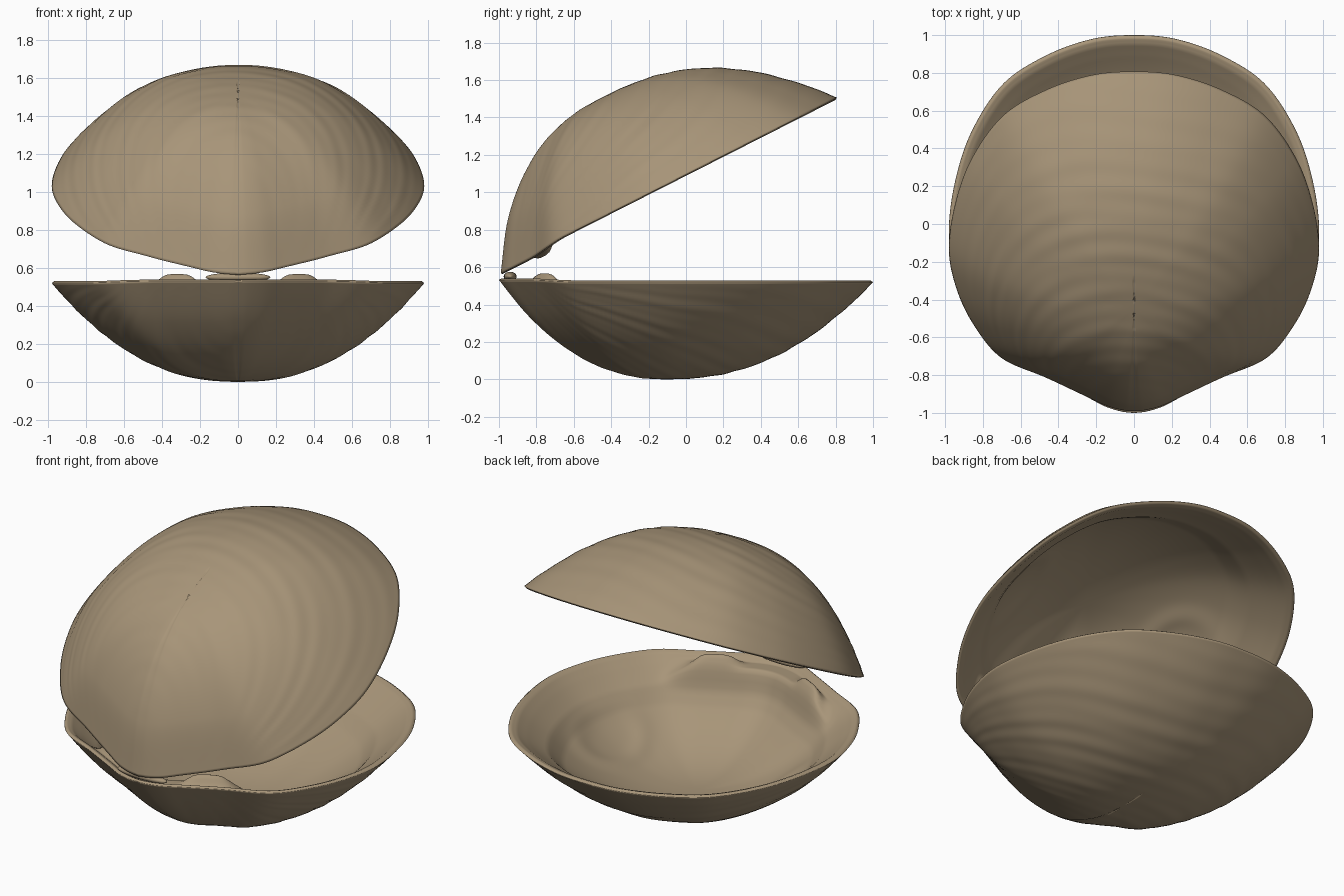
import bpy, bmesh, math
from mathutils import Matrix, Vector

if "Cube" in bpy.data.objects:
    bpy.data.objects.remove(bpy.data.objects["Cube"])

SEG, OUT, INN = 224, 110, 64
RIM_Z, CY = 0.52, -0.1           # rim height, y of the deepest point

tan = bpy.data.materials.new("shell_tan")
tan.diffuse_color = (0.39, 0.30, 0.19, 1)
tan.use_nodes = True
tan.node_tree.nodes["Principled BSDF"].inputs["Base Color"].default_value = tan.diffuse_color

# Right half of the rim outline, hinge (front) to lip (back)
HALF = [(0, -1), (.13, -.975), (.26, -.91), (.47, -.80), (.70, -.68),
        (.85, -.48), (.94, -.27), (.98, -.04), (.945, .235), (.855, .5),
        (.69, .745), (.46, .895), (.22, .98), (0, 1)]
# Wall thickness against relative radius
THICK = [(0, .06), (.71, .058), (.79, .088), (.9, .066), (.955, .05),
         (.985, .028), (1, 0)]


def lerp_table(table, s):
    for (a, va), (b, vb) in zip(table, table[1:]):
        if s <= b:
            return va + (vb - va) * (s - a) / (b - a)
    return table[-1][1]


def step(v, a, b):
    t = max(0, min(1, (v - a) / (b - a)))
    return t * t * (3 - 2 * t)


def outline():
    """Closed smooth rim, evenly spaced by arc length, symmetric in x."""
    pts = [Vector(p) for p in HALF]
    mir = lambda p: Vector((-p.x, p.y))
    ext = [mir(pts[1])] + pts + [mir(pts[-2])]
    fine = []
    for a, b, c, d in zip(ext, ext[1:], ext[2:], ext[3:]):
        for k in range(30):
            t = k / 30
            fine.append(.5 * (2 * b + (c - a) * t + (2 * a - 5 * b + 4 * c - d) * t * t
                              + (3 * b - a - 3 * c + d) * t ** 3))
    fine.append(pts[-1])
    dist = [0]
    for a, b in zip(fine, fine[1:]):
        dist.append(dist[-1] + (b - a).length)
    n, j, half = SEG // 2, 0, []
    for i in range(n + 1):
        want = dist[-1] * i / n
        while j < len(fine) - 2 and dist[j + 1] < want:
            j += 1
        f = (want - dist[j]) / (dist[j + 1] - dist[j])
        half.append(fine[j].lerp(fine[j + 1], f))
    return half + [mir(p) for p in half[-2:0:-1]]


def ripple(x, y, s):
    """Growth rings: circles that all touch at the beak, plus a mid crease."""
    q = y + 1.02
    t = (x * x + q * q) / (2 * q)
    fade = min(1, q / .5) * min(1, (1 - s) / .05) * min(1, s / .15)
    wave = math.sin(62 * t + 2 * math.sin(9 * t) + .6 * math.sin(5 * x))
    wave += .7 * math.sin(117 * t + 3 * math.sin(4 * x + 1))
    crease = .004 if abs(x) < .004 and y < .08 and s > .03 else 0
    return fade * .0015 * (.3 + .8 * t) * wave + crease


def inner_z(x, y, s, base):
    """Cavity with a rim band, hinge plate, teeth and two muscle scars."""
    z = base + lerp_table(THICK, s)
    ax = abs(x)
    # flat hinge plate behind the beak
    plate = step(-y, .5, .62) * step(-ax, -.6, -.4) * step(s, .77, .83)
    z += plate * max(0, RIM_Z - .015 - z)
    # raised tooth on each side
    z += .062 * math.exp(-((s - .87) / .04) ** 2 - ((ax - .32) / .11) ** 4) * (y < -.3)
    # muscle scar crescents
    d = math.hypot((ax - .58) / .15, (y + .08) / .24)
    return z + .01 * math.exp(-(d - 1) ** 2 * 10) * step(-s, -.8, -.74)


def valve(name, depth, power, lip):
    """Shell half: depth and power shape the dome, lip raises the hinge rim."""
    rim = outline()
    bm = bmesh.new()
    rings = []
    outs = [(i + 1) / OUT for i in range(OUT)]
    inns = [1 - ((i + 1) / (INN + 1)) ** 1.4 for i in range(INN)]
    for s_list, inside in ((outs, False), (inns, True)):
        for s in s_list:
            ring = []
            for p in rim:
                x, y = p.x * s, CY + (p.y - CY) * s
                base = RIM_Z - depth * (1 - s ** power)
                base += lip * step(s, .8, 1) * step(-p.y, .6, .85)
                ring.append(bm.verts.new((x, y, inner_z(x, y, s, base) if inside
                                          else base + ripple(x, y, s))))
            rings.append(ring)
    for a, b in zip(rings, rings[1:]):
        for i in range(SEG):
            k = (i + 1) % SEG
            bm.faces.new((a[i], a[k], b[k], b[i]))
    for ring, z in ((rings[0], 0), (rings[-1], .06)):
        c = bm.verts.new((0, CY, RIM_Z - depth + z))
        for i in range(SEG):
            bm.faces.new((c, ring[i], ring[(i + 1) % SEG]))
    return finish(bm, name)


def finish(bm, name):
    bmesh.ops.recalc_face_normals(bm, faces=bm.faces)
    for f in bm.faces:
        f.smooth = True
    me = bpy.data.meshes.new(name)
    bm.to_mesh(me)
    bm.free()
    me.materials.append(tan)
    ob = bpy.data.objects.new(name, me)
    bpy.context.collection.objects.link(ob)
    return ob


# Lower valve lies flat; the upper one is mirrored and swung open at the hinge
valve("lower_valve", .52, 2.25, .01)
upper = valve("upper_valve", .57, 2.4, .025)
upper.data.transform(Matrix.Translation((0, -1.003, .587))
                     @ Matrix.Rotation(math.radians(26.9), 4, 'X')
                     @ Matrix.Translation((0, 1.015, RIM_Z)) @ Matrix.Diagonal((1, 1.015, -1, 1)))
upper.data.flip_normals()

# Ligament joining the two valves at the beak
bm = bmesh.new()
bmesh.ops.create_uvsphere(bm, u_segments=24, v_segments=14, radius=1,
                          matrix=Matrix.Translation((0, -.94, .55)) @ Matrix.Diagonal((.17, .035, .025, 1)))
finish(bm, "hinge_ligament")
